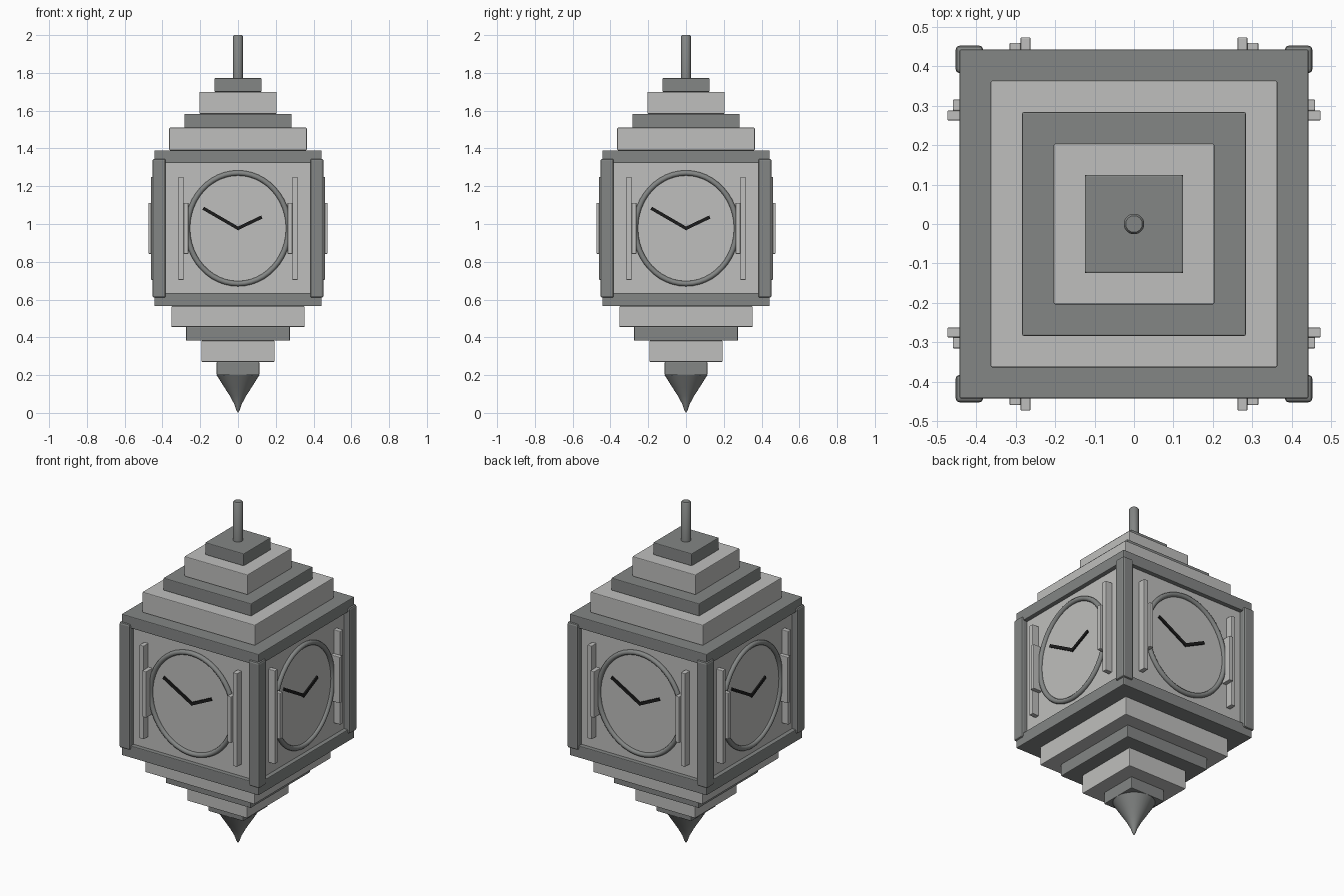
import bpy, bmesh, math
from mathutils import Matrix, Vector

cube = bpy.data.objects.get("Cube")
if cube:
    bpy.data.objects.remove(cube, do_unlink=True)


def material(name, color):
    m = bpy.data.materials.new(name)
    m.use_nodes = True
    m.diffuse_color = (*color, 1)
    m.node_tree.nodes["Principled BSDF"].inputs["Base Color"].default_value = (*color, 1)
    return m


LIGHT = material("light grey stone", (0.52, 0.52, 0.51))
DARK = material("dark grey metal", (0.23, 0.24, 0.235))
BLACK = material("black hand", (0.012, 0.012, 0.012))
CENTRE = 0.977


def finish(name, bm, mat, turn=0, smooth=False, bevel=0):
    """Turn a bmesh about the vertical axis and make it an object."""
    bmesh.ops.recalc_face_normals(bm, faces=bm.faces)
    bm.transform(Matrix.Rotation(turn, 4, "Z"))
    mesh = bpy.data.meshes.new(name)
    bm.to_mesh(mesh)
    bm.free()
    mesh.materials.append(mat)
    obj = bpy.data.objects.new(name, mesh)
    bpy.context.collection.objects.link(obj)
    if bevel:
        mod = obj.modifiers.new("soft edges", "BEVEL")
        mod.width = bevel
        mod.segments = 2
    if smooth:
        bpy.ops.object.select_all(action="DESELECT")
        obj.select_set(True)
        bpy.context.view_layer.objects.active = obj
        bpy.ops.object.shade_smooth_by_angle(angle=math.radians(40))
    return obj


def box(name, low, high, mat, turn=0, bevel=0.004):
    low, high = Vector(low), Vector(high)
    bm = bmesh.new()
    bmesh.ops.create_cube(bm, size=1)
    bm.transform(Matrix.Translation((low + high) / 2) @ Matrix.Diagonal((*(high - low), 1)))
    return finish(name, bm, mat, turn, bevel=bevel)


def lathe(name, profile, mat):
    """Spin a (radius, height) profile about the vertical axis."""
    bm = bmesh.new()
    verts = [bm.verts.new((r, 0, z)) for r, z in profile]
    edges = [bm.edges.new(pair) for pair in zip(verts, verts[1:])]
    bmesh.ops.spin(bm, geom=verts + edges, cent=(0, 0, 0), axis=(0, 0, 1),
                   angle=math.tau, steps=32)
    bmesh.ops.remove_doubles(bm, verts=bm.verts, dist=0.0001)
    return finish(name, bm, mat, smooth=True)


# Stepped blocks: half width, bottom, top, material
tiers = {
    "roof_cap": (0.125, 1.70, 1.772, DARK),
    "roof_step_upper": (0.204, 1.583, 1.70, LIGHT),
    "roof_step_middle": (0.284, 1.51, 1.583, DARK),
    "roof_step_lower": (0.364, 1.39, 1.51, LIGHT),
    "top_band": (0.443, 1.322, 1.39, DARK),
    "case": (0.418, 0.60, 1.35, LIGHT),
    "bottom_band": (0.443, 0.565, 0.635, DARK),
    "base_step_upper": (0.353, 0.455, 0.565, LIGHT),
    "base_step_middle": (0.275, 0.382, 0.455, DARK),
    "base_step_lower": (0.194, 0.27, 0.382, LIGHT),
    "base_cap": (0.113, 0.20, 0.27, DARK),
}
for name, (half, bottom, top, mat) in tiers.items():
    box(name, (-half, -half, bottom), (half, half, top), mat)

# Hanging rod and bottom spike
lathe("hanging_rod", [(0, 1.76), (0.026, 1.76), (0.026, 1.994), (0.021, 2), (0, 2)], DARK)
lathe("bottom_spike", [(0, 0.2), (0.113, 0.2), (0.072, 0.135), (0.043, 0.09),
                       (0.019, 0.045), (0.009, 0.015), (0, 0)], DARK)


def dial(name, turn):
    bm = bmesh.new()
    bmesh.ops.create_circle(bm, cap_ends=True, segments=48, radius=1)
    bm.transform(Matrix.Translation((0, -0.422, CENTRE)) @ Matrix.Diagonal((0.275, 1, 0.3, 1))
                 @ Matrix.Rotation(math.pi / 2, 4, "X"))
    finish(name, bm, LIGHT, turn)


def ring(name, turn, tube=0.014, segments=48, sides=10):
    """Oval tube round the dial."""
    bm = bmesh.new()
    loops = []
    for i in range(segments):
        a = math.tau * i / segments
        loop = []
        for j in range(sides):
            b = math.tau * j / sides
            out = tube * math.cos(b)
            loop.append(bm.verts.new(((0.268 + out) * math.cos(a), -0.424 + tube * math.sin(b),
                                      CENTRE + (0.293 + out) * math.sin(a))))
        loops.append(loop)
    for i, loop in enumerate(loops):
        following = loops[(i + 1) % segments]
        for j in range(sides):
            k = (j + 1) % sides
            bm.faces.new((loop[j], loop[k], following[k], following[j]))
    finish(name, bm, DARK, turn, smooth=True)


def hand(name, x, z, turn):
    """Thin bar from the dial centre to (x, z)."""
    length = math.hypot(x, z)
    bm = bmesh.new()
    bmesh.ops.create_cube(bm, size=1)
    bm.transform(Matrix.Translation((0, -0.426, CENTRE))
                 @ Matrix.Rotation(-math.atan2(z, x), 4, "Y")
                 @ Matrix.Translation((length / 2, 0, 0))
                 @ Matrix.Diagonal((length + 0.014, 0.008, 0.017, 1)))
    finish(name, bm, BLACK, turn)


# The same clock face, side bars and corner post on all four sides
for i, side in enumerate(("front", "left", "back", "right")):
    turn = i * math.pi / 2
    dial(side + "_dial", turn)
    ring(side + "_dial_ring", turn)
    hand(side + "_long_hand", -0.178, 0.103, turn)
    hand(side + "_short_hand", 0.12, 0.057, turn)
    for label, s in (("left", 1), ("right", -1)):
        for part, inner, outer, depth, reach in (("long_bar", 0.288, 0.316, 0.46, 0.273),
                                                 ("short_bar", 0.263, 0.288, 0.474, 0.135)):
            x = sorted((s * inner, s * outer))
            box(f"{side}_{label}_{part}", (x[0], -depth, CENTRE - reach),
                (x[1], -0.41, CENTRE + reach), LIGHT, turn, 0.003)
    box(side + "_corner_post", (0.383, -0.453, 0.61), (0.453, -0.383, 1.345), DARK, turn, 0.01)
